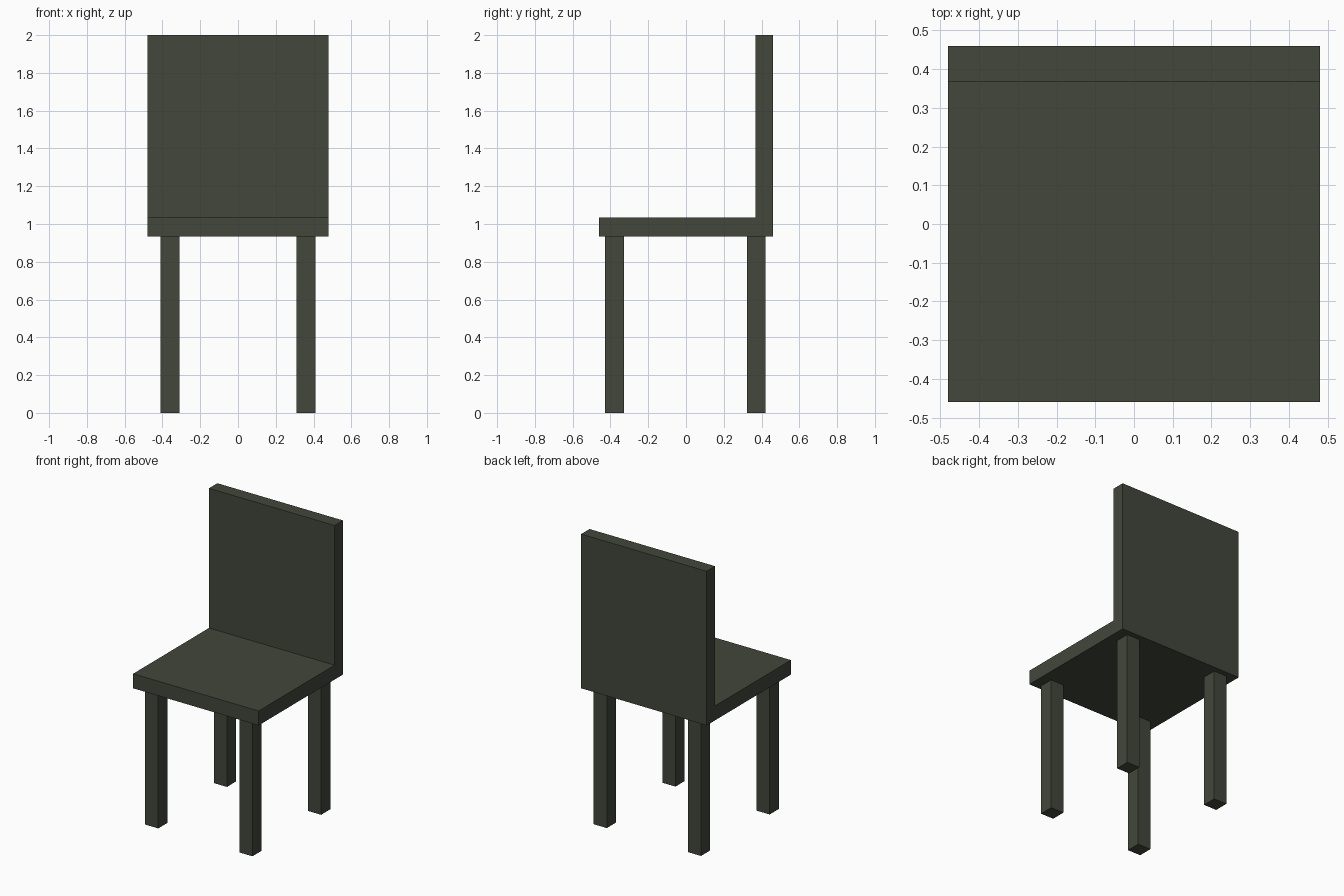
import bpy
import bmesh

if "Cube" in bpy.data.objects:
    bpy.data.objects.remove(bpy.data.objects["Cube"])

paint = bpy.data.materials.new("dark olive grey")
paint.diffuse_color = (0.054, 0.063, 0.043, 1.0)
paint.use_nodes = True
paint.node_tree.nodes["Principled BSDF"].inputs["Base Color"].default_value = paint.diffuse_color


def extrude_profile(name, points, x0, x1):
    """Extrude a (y, z) outline along x into a solid."""
    bm = bmesh.new()
    face = bm.faces.new([bm.verts.new((x0, y, z)) for y, z in points])
    ext = bmesh.ops.extrude_face_region(bm, geom=[face])
    verts = [g for g in ext["geom"] if isinstance(g, bmesh.types.BMVert)]
    bmesh.ops.translate(bm, verts=verts, vec=(x1 - x0, 0, 0))
    bmesh.ops.recalc_face_normals(bm, faces=bm.faces)
    mesh = bpy.data.meshes.new(name)
    bm.to_mesh(mesh)
    bm.free()
    mesh.materials.append(paint)
    obj = bpy.data.objects.new(name, mesh)
    bpy.context.collection.objects.link(obj)
    return obj


SEAT_BOTTOM, SEAT_TOP, TOP = 0.935, 1.035, 2.0
HALF_W, HALF_D, BACK_FRONT = 0.48, 0.46, 0.368

# Seat and backrest share one L-shaped side profile
extrude_profile("seat_and_backrest", [
    (-HALF_D, SEAT_BOTTOM), (HALF_D, SEAT_BOTTOM), (HALF_D, TOP),
    (BACK_FRONT, TOP), (BACK_FRONT, SEAT_TOP), (-HALF_D, SEAT_TOP),
], -HALF_W, HALF_W)

# Four square legs
LEG = 0.1
for end, y in (("front", -0.428), ("back", 0.322)):
    for side, x in (("left", -0.41), ("right", 0.31)):
        extrude_profile(f"{end}_{side}_leg", [
            (y, 0), (y + LEG, 0), (y + LEG, SEAT_BOTTOM), (y, SEAT_BOTTOM),
        ], x, x + LEG)
